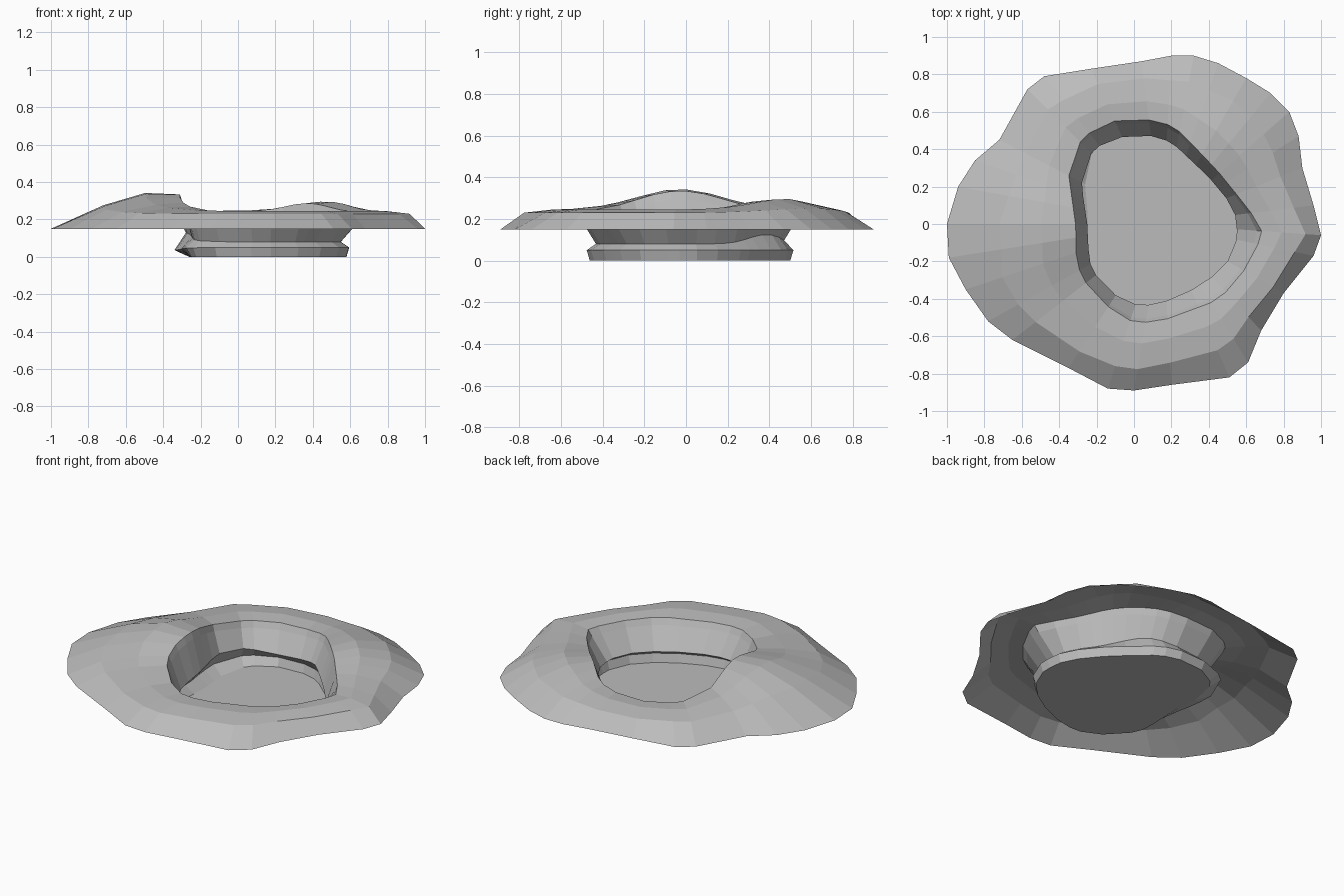
import bpy
import bmesh
from math import atan2, exp, cos, sin
from mathutils import Vector

old = bpy.data.objects.get("Cube")
if old:
    bpy.data.objects.remove(old, do_unlink=True)

CENTRE = Vector((0.15, 0))

# Plan outlines, clockwise from the left
OUTER_EDGE = [(-1, 0), (-.94, .2), (-.85, .34), (-.72, .45), (-.57, .72), (-.48, .79),
              (-.23, .83), (.04, .87), (.2, .9), (.32, .9), (.45, .86), (.6, .78),
              (.73, .7), (.83, .6), (.88, .47), (.9, .3), (.96, .1), (1, -.06),
              (.96, -.17), (.8, -.37), (.68, -.57), (.61, -.74), (.51, -.82),
              (.2, -.86), (0, -.89), (-.14, -.88), (-.35, -.77), (-.65, -.62),
              (-.78, -.52), (-.9, -.35), (-.99, -.18)]
SHOULDER = [(-.72, 0), (-.62, .3), (-.48, .6), (-.25, .74), (.04, .78), (.3, .76),
            (.55, .65), (.72, .45), (.8, .2), (.92, -.05), (.75, -.33), (.61, -.5),
            (.5, -.66), (.25, -.73), (0, -.78), (-.2, -.74), (-.5, -.55), (-.7, -.35)]
RIM = [(-.31, -.02), (-.35, .27), (-.33, .39), (-.25, .48), (-.12, .55), (.04, .56),
       (.15, .55), (.25, .49), (.45, .28), (.62, .07), (.69, -.05), (.62, -.2),
       (.54, -.32), (.44, -.41), (.17, -.51), (.03, -.53), (-.08, -.5),
       (-.18, -.4), (-.27, -.3), (-.31, -.2)]
WAIST = [(-.25, 0), (-.28, .2), (-.27, .33), (-.2, .41), (-.1, .46), (.04, .48),
         (.15, .46), (.22, .42), (.4, .25), (.5, .13), (.55, .03), (.55, -.08),
         (.5, -.2), (.42, -.28), (.28, -.37), (.15, -.42), (.03, -.44),
         (-.1, -.38), (-.2, -.28), (-.24, -.2)]


def cross(a, b):
    return a.x * b.y - a.y * b.x


def resample(outline, directions):
    """Cut a closed outline along rays from the centre."""
    pts = [Vector(p) - CENTRE for p in outline]
    ring = []
    for d in directions:
        best = 0
        for a, b in zip(pts, pts[1:] + pts[:1]):
            edge = b - a
            den = cross(d, edge)
            if abs(den) < 1e-9:
                continue
            t, s = cross(a, edge) / den, cross(a, d) / den
            if -1e-4 <= s <= 1.0001:
                best = max(best, t)
        ring.append(CENTRE + d * best)
    return ring


def hump(p, x, y, wide, deep, height):
    return height * exp(-(((p.x - x) / wide) ** 2 + ((p.y - y) / deep) ** 2) / 2)


def ground(p, base):
    """Height of the bank with its two rises."""
    return base + hump(p, -.4, -.03, .25, .2, .105) + hump(p, .42, .42, .18, .18, .055)


def raise_ring(ring, height):
    return [(p.x, p.y, height(p)) for p in ring]


def offset(ring, amount):
    return [p + d * amount(p) for p, d in zip(ring, rays)]


def undercut(p):
    """One at the back left of the bowl, fading to zero elsewhere."""
    return hump(p, -.3, .2, .12, .25, 1)


rays = [(Vector(p) - CENTRE).normalized() for p in OUTER_EDGE]
outer, shoulder, rim, waist = (resample(o, rays) for o in (OUTER_EDGE, SHOULDER, RIM, WAIST))
crest = [s.lerp(r, .55) for s, r in zip(shoulder, rim)]
lip = [r.lerp(w, .2) for r, w in zip(rim, waist)]
bulge = offset(waist, lambda p: .045 + .025 * undercut(p))
foot = offset(waist, lambda p: .03 - .05 * undercut(p))

# Bank from the outside inwards, then down the bowl
rings = [
    raise_ring(outer, lambda p: .15),
    raise_ring(shoulder, lambda p: ground(p, .23)),
    raise_ring(crest, lambda p: ground(p, .245)),
    raise_ring(rim, lambda p: ground(p, .236)),
    raise_ring(lip, lambda p: ground(p, .2)),
    raise_ring(waist, lambda p: .08 + .05 * undercut(p) + hump(p, .25, .38, .15, .1, .045)),
    raise_ring(bulge, lambda p: .05 - .015 * undercut(p)),
    raise_ring(foot, lambda p: 0),
]

bm = bmesh.new()
loops = [[bm.verts.new(co) for co in ring] for ring in rings]
count = len(OUTER_EDGE)
for a, b in zip(loops, loops[1:]):
    for i in range(count):
        j = (i + 1) % count
        bm.faces.new((a[i], b[i], b[j], a[j]))
# Flat bowl floor
bm.faces.new(loops[-1][::-1])

mesh = bpy.data.meshes.new("crater_ground")
bm.to_mesh(mesh)
bm.free()

# Plain stone colour
stone = bpy.data.materials.new("stone_grey")
stone.use_nodes = True
colour = (.5, .5, .5, 1)
stone.diffuse_color = colour
stone.node_tree.nodes["Principled BSDF"].inputs["Base Color"].default_value = colour
mesh.materials.append(stone)

crater = bpy.data.objects.new("crater_ground", mesh)
bpy.context.collection.objects.link(crater)
